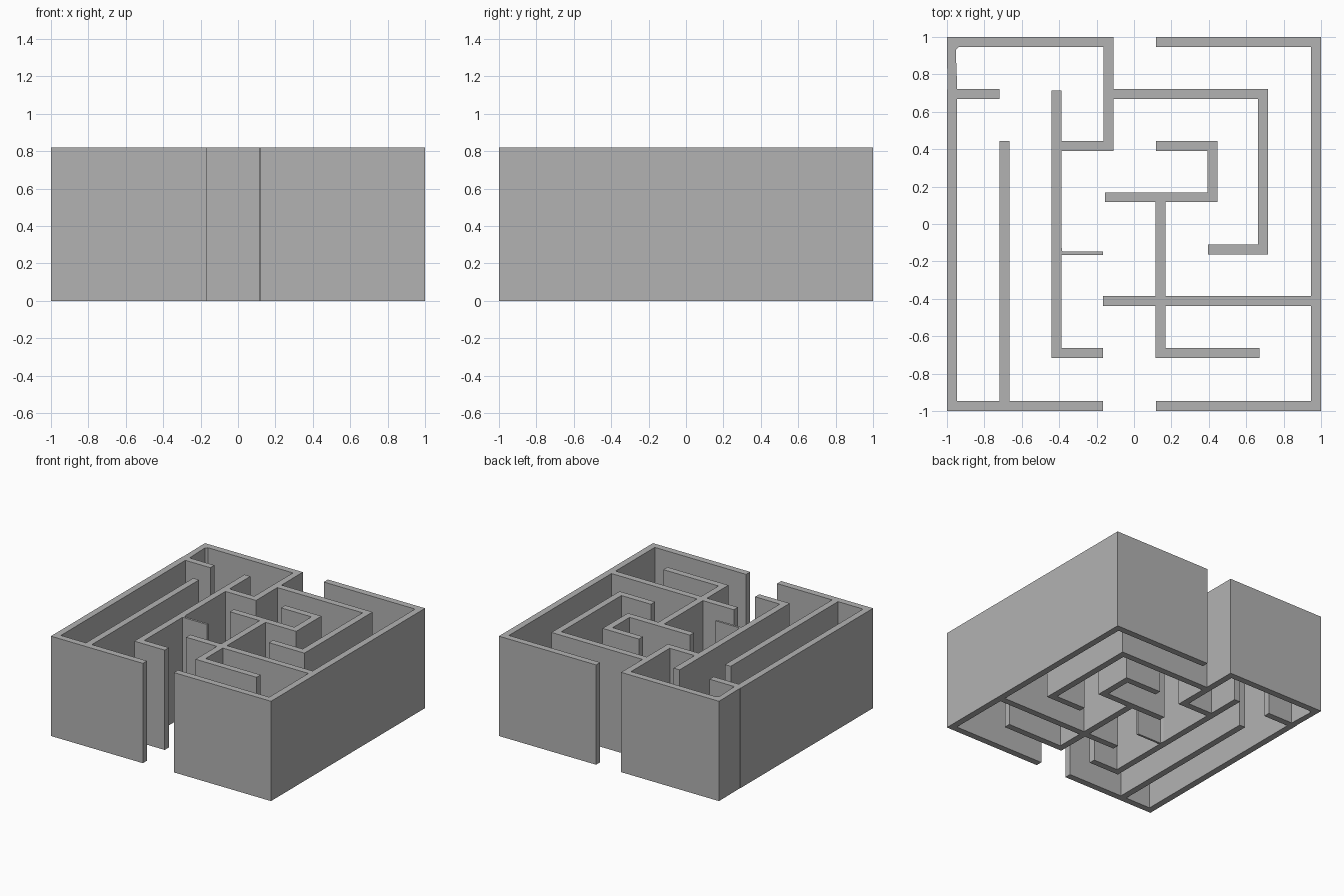
import bpy
import bmesh
from mathutils import Vector

HEIGHT = 0.82
HALF = 0.0267   # half the wall thickness
E = 1 - HALF    # centre line of the outer walls

cube = bpy.data.objects.get("Cube")
if cube:
    bpy.data.objects.remove(cube, do_unlink=True)

grey = bpy.data.materials.new("wall_grey")
grey.use_nodes = True
grey.diffuse_color = (0.45, 0.45, 0.45, 1)
grey.node_tree.nodes["Principled BSDF"].inputs["Base Color"].default_value = grey.diffuse_color


def prism(name, outline):
    """Extrude a flat outline up to the wall height."""
    bm = bmesh.new()
    base = bm.faces.new([bm.verts.new((x, y, 0)) for x, y in outline])
    top = bmesh.ops.extrude_face_region(bm, geom=[base], use_keep_orig=True)["geom"]
    bmesh.ops.translate(bm, vec=(0, 0, HEIGHT),
                        verts=[v for v in top if isinstance(v, bmesh.types.BMVert)])
    bmesh.ops.recalc_face_normals(bm, faces=bm.faces)
    mesh = bpy.data.meshes.new(name)
    bm.to_mesh(mesh)
    bm.free()
    mesh.materials.append(grey)
    obj = bpy.data.objects.new(name, mesh)
    bpy.context.collection.objects.link(obj)


def wall(name, *path):
    """Wall of even thickness along a right-angled centre line, mitred at corners."""
    pts = [Vector(p) for p in path]
    normals = []
    for a, b in zip(pts, pts[1:]):
        d = (b - a).normalized()
        normals.append(Vector((-d.y, d.x)))
    offsets = [normals[0]]
    offsets += [m + n for m, n in zip(normals, normals[1:])]
    offsets.append(normals[-1])
    left = [p + o * HALF for p, o in zip(pts, offsets)]
    right = [p - o * HALF for p, o in zip(pts, offsets)]
    prism(name, left + right[::-1])


# Outer shell with front and back openings
wall("outer_wall_left", (0.117, -E), (E, -E), (E, E), (0.117, E))
wall("outer_wall_right", (-0.165, -E), (-E, -E), (-E, 0.72))
wall("back_wall_and_hook", (-1, E), (-0.137, E), (-0.137, 0.418), (-0.39, 0.418))
prism("back_corner_wall", [(-0.997, 0.72), (-0.945, 0.72), (-0.953, 0.93),
                           (-0.935, 0.947), (-1, 0.947)])

# Right-hand corridors
wall("corner_stub", (-0.947, 0.695), (-0.72, 0.695))
wall("long_divider", (-0.692, -0.947), (-0.692, 0.445))
wall("long_divider_with_foot", (-0.415, 0.715), (-0.415, -0.689), (-0.165, -0.689))
prism("thin_partition", [(-0.39, -0.105), (-0.383, -0.147), (-0.165, -0.147),
                         (-0.165, -0.165), (-0.39, -0.165)])

# Left-hand spiral and branches
wall("large_hook", (-0.11, 0.695), (0.691, 0.695), (0.691, -0.136), (0.395, -0.136))
wall("small_hook", (0.117, 0.418), (0.42, 0.418), (0.42, 0.143), (-0.155, 0.143))
wall("cross_wall", (-0.165, -0.411), (0.947, -0.411))
wall("spine_upper", (0.142, 0.117), (0.142, -0.385))
wall("spine_lower", (0.142, -0.437), (0.142, -0.689), (0.67, -0.689))
